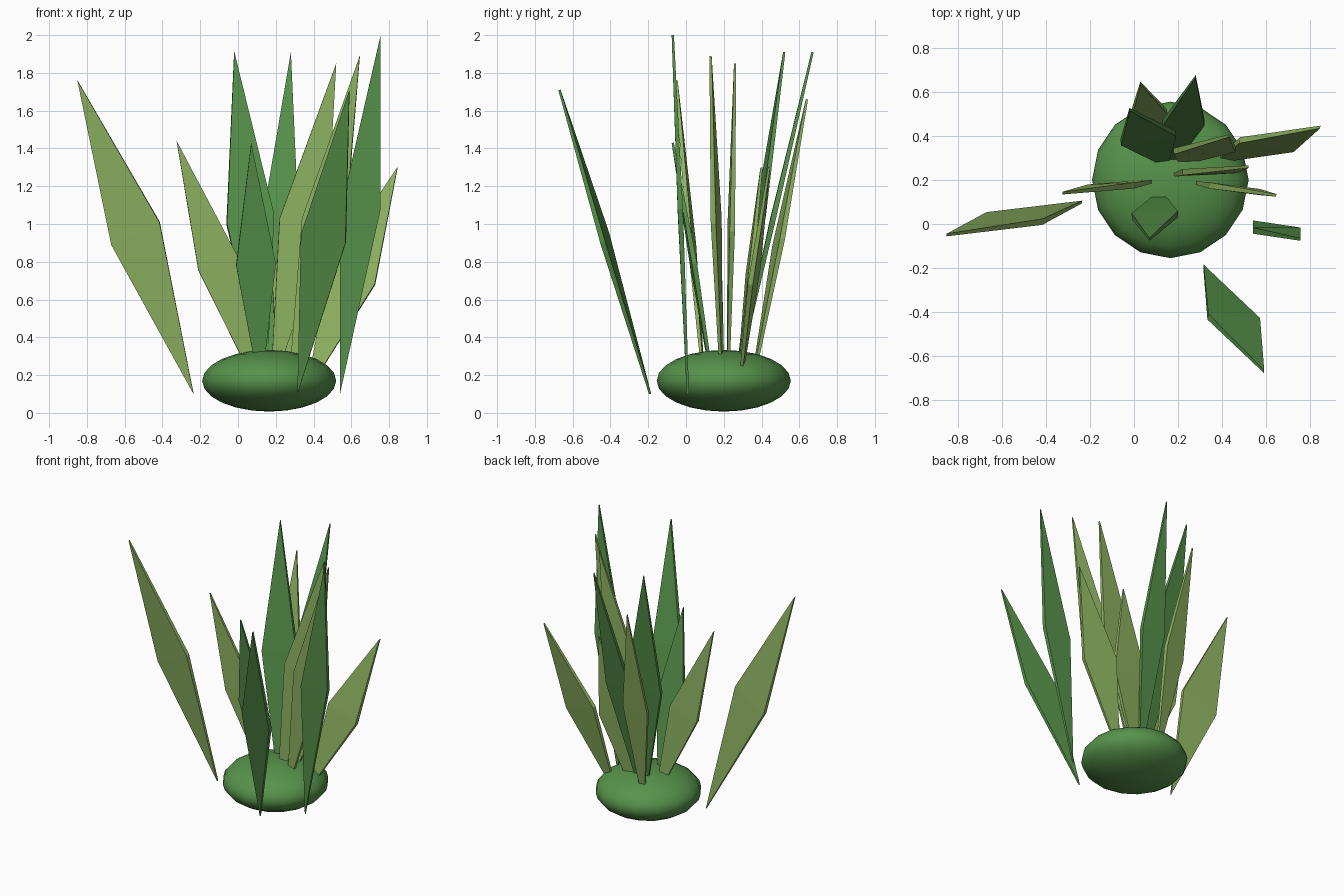
import bpy, bmesh
from mathutils import Vector

default_cube = bpy.data.objects.get("Cube")
if default_cube:
    bpy.data.objects.remove(default_cube, do_unlink=True)


def make_material(name, color):
    mat = bpy.data.materials.new(name)
    mat.use_nodes = True
    mat.diffuse_color = color
    mat.node_tree.nodes["Principled BSDF"].inputs["Base Color"].default_value = color
    return mat


dark_green = make_material("dark green", (0.095, 0.29, 0.07, 1))
light_green = make_material("light green", (0.27, 0.45, 0.12, 1))

ROOT_HEIGHT = 0.1
SIDE_HALF_THICKNESS = 0.014
TIP_HALF_THICKNESS = 0.006


def make_blade(name, material, tip, root, side):
    """Thin four-cornered leaf: the second side corner mirrors the first one."""
    tip, side = Vector(tip), Vector(side)
    root = Vector((*root, ROOT_HEIGHT))
    other = tip + root - side + Vector((0, 0, 0.04))
    normal = (tip - root).cross(other - side).normalized()
    corners = [(tip, TIP_HALF_THICKNESS), (side, SIDE_HALF_THICKNESS),
               (root, TIP_HALF_THICKNESS), (other, SIDE_HALF_THICKNESS)]

    bm = bmesh.new()
    front = [bm.verts.new(p + normal * t) for p, t in corners]
    back = [bm.verts.new(p - normal * t) for p, t in corners]
    # Each flat side is folded along the line between the side corners
    for ring in (front, back):
        bm.faces.new((ring[0], ring[1], ring[3]))
        bm.faces.new((ring[1], ring[2], ring[3]))
    for i in range(4):
        j = (i + 1) % 4
        bm.faces.new((front[i], front[j], back[j], back[i]))
    bmesh.ops.recalc_face_normals(bm, faces=bm.faces)
    mesh = bpy.data.meshes.new(name)
    bm.to_mesh(mesh)
    bm.free()
    mesh.materials.append(material)
    blade = bpy.data.objects.new(name, mesh)
    bpy.context.collection.objects.link(blade)
    return blade


# Rounded base clump
bpy.ops.mesh.primitive_uv_sphere_add(segments=16, ring_count=12, radius=1,
                                     location=(0.165, 0.2, 0.17))
clump = bpy.context.object
clump.name = "base_clump"
clump.scale = (0.355, 0.355, 0.163)
bpy.ops.object.transform_apply(location=False, rotation=False, scale=True)
bpy.ops.object.shade_smooth()
clump.data.materials.append(dark_green)

# Leaf blades: tip, root (x, y) and one side corner
dark_blades = {
    "front_center_blade": ((0.07, -0.07, 1.43), (0.12, 0.15), (-0.01, 0.035, 0.78)),
    "back_tall_blade": ((-0.02, 0.52, 1.91), (0.15, 0.26), (-0.06, 0.37, 1.0)),
    "front_left_blade": ((0.59, -0.67, 1.71), (0.315, -0.19), (0.335, -0.42, 0.95)),
    "left_tall_blade": ((0.755, -0.07, 2.0), (0.54, 0.01), (0.54, -0.03, 1.06)),
    "rear_tall_blade": ((0.28, 0.67, 1.91), (0.17, 0.25), (0.13, 0.46, 1.03)),
}
light_blades = {
    "far_right_blade": ((-0.85, -0.05, 1.76), (-0.235, 0.1), (-0.67, 0.04, 0.89)),
    "right_blade": ((-0.325, 0.14, 1.44), (0.115, 0.2), (-0.21, 0.165, 0.755)),
    "left_inner_blade": ((0.52, 0.26, 1.85), (0.17, 0.22), (0.22, 0.235, 1.03)),
    "rear_blade": ((0.03, 0.64, 1.66), (0.1, 0.34), (-0.02, 0.47, 0.88)),
    "far_left_blade": ((0.845, 0.44, 1.3), (0.36, 0.28), (0.48, 0.38, 0.76)),
    "left_middle_blade": ((0.645, 0.13, 1.89), (0.265, 0.19), (0.34, 0.175, 1.03)),
    "rear_short_blade": ((0.43, 0.4, 1.3), (0.21, 0.27), (0.18, 0.33, 0.74)),
}
for material, blades in ((dark_green, dark_blades), (light_green, light_blades)):
    for name, (tip, root, side) in blades.items():
        make_blade(name, material, tip, root, side)
